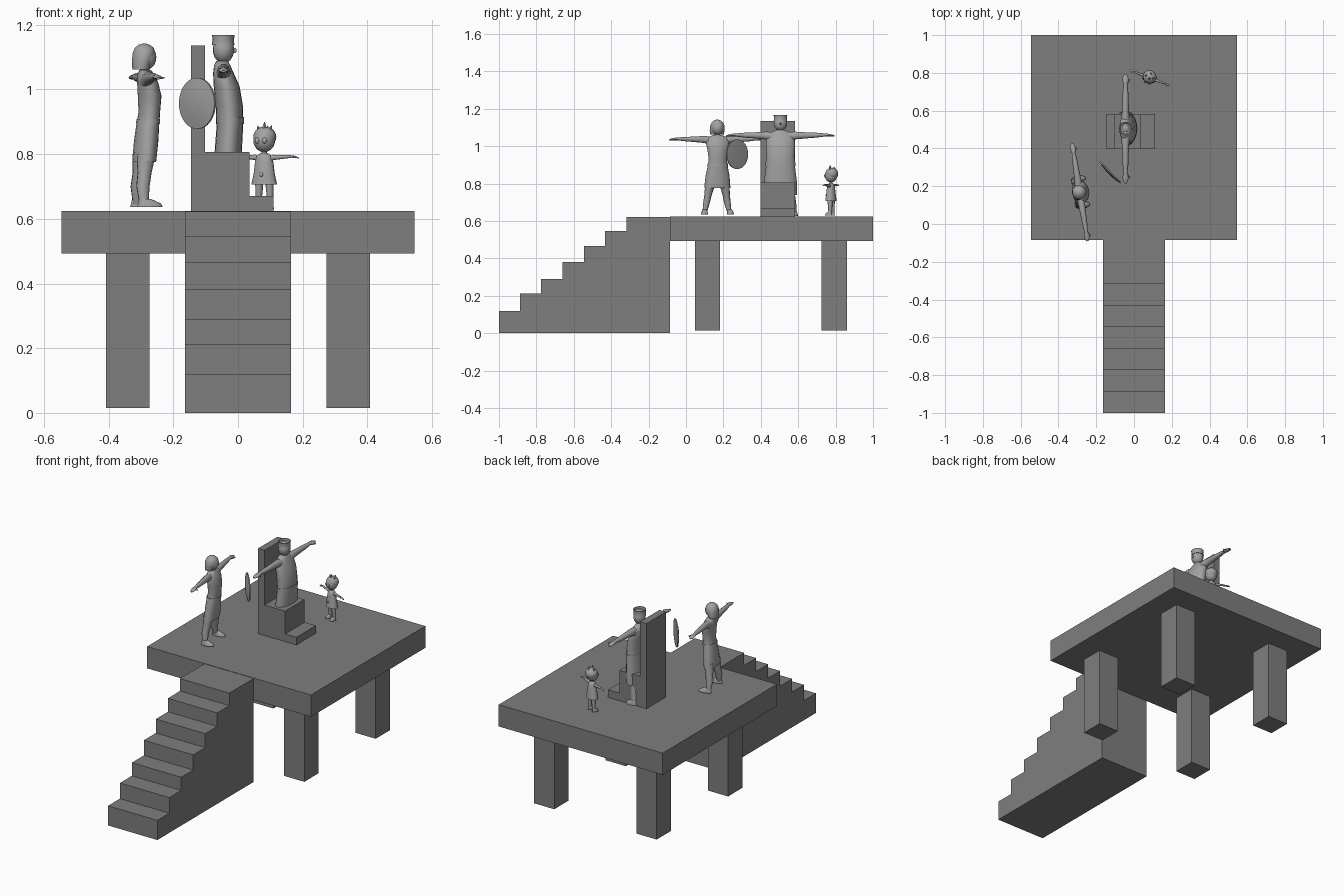
import bpy, bmesh, math
from mathutils import Matrix, Vector


def material(name, v):
    m = bpy.data.materials.new(name)
    m.diffuse_color = (v, v, v, 1)
    return m


STONE = material("stone grey", 0.21)
CLAY = material("figure grey", 0.36)


def finish(name, bm, mat, matrix=None, smooth=False):
    bmesh.ops.recalc_face_normals(bm, faces=bm.faces[:])
    me = bpy.data.meshes.new(name)
    bm.to_mesh(me)
    bm.free()
    if matrix:
        me.transform(matrix)
    me.materials.append(mat)
    if smooth:
        me.shade_smooth()
        me.set_sharp_from_angle(angle=math.radians(45))
    ob = bpy.data.objects.new(name, me)
    bpy.context.collection.objects.link(ob)
    return ob


def prism(name, profile, lo, hi, axis):
    """Extrude a (horizontal, z) profile along x or y."""
    bm = bmesh.new()
    put = (lambda h, z, t: (t, h, z)) if axis == "x" else (lambda h, z, t: (h, t, z))
    f = bm.faces.new([bm.verts.new(put(h, z, lo)) for h, z in profile])
    r = bmesh.ops.extrude_face_region(bm, geom=[f])
    d = Vector(put(0, 0, hi - lo))
    for v in r["geom"]:
        if isinstance(v, bmesh.types.BMVert):
            v.co += d
    return finish(name, bm, STONE)


def box(name, x0, x1, y0, y1, z0, z1):
    return prism(name, [(x0, z0), (x1, z0), (x1, z1), (x0, z1)], y0, y1, "y")


def loft(name, rings, M, axis="z", side=1, n=14):
    """Rings (t, a, b, ra, rb) along z (centre a,b) or x (centre y=a, z=b)."""
    bm = bmesh.new()
    loops = []
    for t, a, b, ra, rb in rings:
        loop = []
        for i in range(n):
            w = 2 * math.pi * i / n
            p, q = a + ra * math.cos(w), b + rb * math.sin(w)
            co = (p * side, q, t) if axis == "z" else (t * side, p, q)
            loop.append(bm.verts.new(co))
        loops.append(loop)
    for l0, l1 in zip(loops, loops[1:]):
        for i in range(n):
            j = (i + 1) % n
            bm.faces.new((l0[i], l0[j], l1[j], l1[i]))
    bm.faces.new(loops[0])
    bm.faces.new(loops[-1])
    return finish(name, bm, CLAY, M, True)


def ball(name, c, r, M):
    bm = bmesh.new()
    bmesh.ops.create_uvsphere(bm, u_segments=16, v_segments=10, radius=1)
    bmesh.ops.transform(bm, matrix=Matrix.Translation(c) @ Matrix.Diagonal((*r, 1)), verts=bm.verts)
    return finish(name, bm, CLAY, M, True)


def frame(x, y, deg):
    return Matrix.Translation((x, y, 0)) @ Matrix.Rotation(math.radians(deg), 4, "Z")


# platform and its four legs
box("platform", -0.545, 0.545, -0.085, 1.0, 0.493, 0.624)
for s in (-1, 1):
    for y in (0.047, 0.725):
        x0, x1 = sorted((s * 0.273, s * 0.408))
        box("platform_leg", x0, x1, y, y + 0.136, 0.015, 0.493)

# staircase profile
steps = [(-1, 0.118), (-0.887, 0.212), (-0.774, 0.291), (-0.66, 0.382),
         (-0.546, 0.466), (-0.432, 0.547), (-0.317, 0.622)]
prof = [(-1.0, 0.0)]
for i, (y, z) in enumerate(steps):
    prof += [(y, z), (steps[i + 1][0] if i < 6 else -0.085, z)]
prism("staircase", prof + [(-0.085, 0)], -0.164, 0.164, "x")

# throne facing +x, with back, seat and footstep
prism("throne", [(-0.145, 0.62), (0.11, 0.62), (0.11, 0.67), (0.035, 0.67), (0.035, 0.807),
                 (-0.102, 0.807), (-0.102, 1.136), (-0.145, 1.136)], 0.398, 0.582, "y")


def arms_and_legs(pre, M, z, span, ay, leg, foot):
    for s in (-1, 1):
        # sleeve, forearm, wrist, flat hand
        k = span / 0.29
        loft(pre + "_arm", [(0.035 * k, ay, z - 0.012, 0.024 * k, 0.03 * k),
                            (0.075 * k, ay, z, 0.02 * k, 0.022 * k),
                            (0.15 * k, ay, z + 0.001, 0.016 * k, 0.016 * k),
                            (0.19 * k, ay, z + 0.002, 0.015 * k, 0.014 * k),
                            (0.235 * k, ay, z + 0.003, 0.01 * k, 0.009 * k),
                            (0.255 * k, ay, z + 0.002, 0.016 * k, 0.008 * k),
                            (0.275 * k, ay, z, 0.014 * k, 0.006 * k),
                            (span, ay, z - 0.002, 0.006 * k, 0.003 * k)], M, "x", s, 10)
        loft(pre + "_thumb", [(0.238 * k, ay - 0.008 * k, z, 0.005 * k, 0.005 * k),
                              (0.262 * k, ay - 0.024 * k, z, 0.003 * k, 0.003 * k)], M, "x", s, 6)
        loft(pre + "_leg", leg, M, "z", s, 10)
        loft(pre + "_foot", foot, M, "z", s, 12)


# seated ruler: robe, belt, neck, head, crown
M = frame(-0.045, 0.505, 90)
loft("ruler_robe", [(0.74, 0, -0.012, 0.088, 0.042), (0.81, 0, -0.015, 0.088, 0.042),
                    (0.89, 0, -0.02, 0.078, 0.041), (0.95, 0, -0.018, 0.076, 0.042),
                    (1.01, 0, -0.01, 0.078, 0.04), (1.05, 0, 0, 0.074, 0.032),
                    (1.075, 0, 0.004, 0.05, 0.025), (1.088, 0, 0.004, 0.02, 0.018)], M, n=20)
loft("ruler_belt", [(0.893, 0, -0.02, 0.08, 0.043), (0.915, 0, -0.02, 0.079, 0.043)], M, n=20)
loft("ruler_neck", [(1.07, 0, 0.004, 0.018, 0.018), (1.105, 0, 0, 0.016, 0.016)], M)
ball("ruler_head", (0, 0, 1.123), (0.036, 0.033, 0.042), M)
ball("ruler_nose", (0, -0.034, 1.12), (0.005, 0.007, 0.008), M)
loft("ruler_crown", [(1.138, 0, 0.001, 0.036, 0.035), (1.152, 0, 0.001, 0.034, 0.033),
                     (1.168, 0, 0, 0.037, 0.035), (1.166, 0, 0, 0.031, 0.029),
                     (1.158, 0, 0, 0.028, 0.026)], M, n=16)
arms_and_legs("ruler", M, 1.057, 0.29, 0.0,
              [(0.635, 0.07, 0.015, 0.017, 0.019), (0.70, 0.062, 0.012, 0.022, 0.024),
               (0.78, 0.045, 0.0, 0.026, 0.028)],
              [(0.627, 0.073, 0.0, 0.02, 0.036), (0.64, 0.073, 0.002, 0.019, 0.033),
               (0.652, 0.072, 0.013, 0.015, 0.018)])

# standing consort: tunic and skirt, belt, head and bobbed hair
M = frame(-0.287, 0.168, 99)
loft("consort_tunic", [(0.776, 0, 0.003, 0.071, 0.036), (0.84, 0, -0.003, 0.065, 0.037),
                       (0.89, 0, -0.008, 0.055, 0.035), (0.93, 0, -0.013, 0.049, 0.033),
                       (0.98, 0, -0.014, 0.056, 0.036), (1.02, 0, -0.008, 0.064, 0.032),
                       (1.045, 0, -0.002, 0.058, 0.026), (1.06, 0, 0, 0.022, 0.018)], M, n=18)
loft("consort_belt", [(0.895, 0, -0.009, 0.057, 0.037), (0.908, 0, -0.01, 0.055, 0.036)], M, n=18)
loft("consort_neck", [(1.04, 0, 0, 0.015, 0.015), (1.085, 0, 0.002, 0.014, 0.014)], M)
ball("consort_head", (0, -0.003, 1.099), (0.034, 0.032, 0.038), M)
loft("consort_hair", [(1.062, 0, 0.014, 0.037, 0.026), (1.085, 0, 0.01, 0.04, 0.031),
                      (1.11, 0, 0.004, 0.039, 0.036), (1.128, 0, 0.003, 0.03, 0.03),
                      (1.138, 0, 0.003, 0.017, 0.018), (1.142, 0, 0.003, 0.004, 0.004)], M, n=16)
arms_and_legs("consort", M, 1.036, 0.262, 0.0,
              [(0.645, 0.067, 0.014, 0.012, 0.014), (0.70, 0.056, 0.016, 0.018, 0.021),
               (0.74, 0.049, 0.01, 0.02, 0.022), (0.80, 0.038, 0.003, 0.028, 0.03)],
              [(0.636, 0.07, -0.004, 0.018, 0.04), (0.647, 0.07, -0.003, 0.016, 0.036),
               (0.662, 0.068, 0.012, 0.013, 0.018)])

# child: smock, large head, hair tuft, eyes, button
M = frame(0.081, 0.775, -21)
loft("child_smock", [(0.706, 0, 0, 0.042, 0.029), (0.74, 0, 0, 0.034, 0.025),
                     (0.775, 0, 0, 0.03, 0.021), (0.795, 0, 0, 0.024, 0.017),
                     (0.804, 0, 0, 0.01, 0.01)], M)
loft("child_neck", [(0.795, 0, 0, 0.009, 0.009), (0.82, 0, 0, 0.009, 0.009)], M, n=10)
ball("child_head", (0, 0, 0.843), (0.034, 0.033, 0.037), M)
ball("child_hair", (0, 0.005, 0.853), (0.036, 0.034, 0.032), M)
for x, y, h in ((0, -0.004, 0.9), (0.016, 0.004, 0.889), (-0.02, 0.004, 0.888), (0.0, 0.022, 0.888)):
    loft("child_hair_tuft", [(0.865, x * 0.7, y, 0.013, 0.012),
                             (h, x * 1.3 + 0.003, y, 0.001, 0.001)], M, n=6)
ball("child_button", (0, -0.026, 0.737), (0.006, 0.004, 0.007), M)
for s in (-1, 1):
    ball("child_eye", (s * 0.012, -0.029, 0.842), (0.008, 0.005, 0.009), M)
arms_and_legs("child", M, 0.79, 0.114, 0.0,
              [(0.64, 0.02, 0.003, 0.008, 0.009), (0.68, 0.018, 0.002, 0.011, 0.012),
               (0.73, 0.016, 0, 0.014, 0.015)],
              [(0.63, 0.021, -0.006, 0.011, 0.02), (0.64, 0.021, -0.005, 0.01, 0.018),
               (0.65, 0.02, 0.001, 0.008, 0.01)])

# round shield floating by the throne, a thin dome with a rim
S = (Matrix.Translation((-0.127, 0.272, 0.957)) @ Matrix.Rotation(math.radians(-136), 4, "Z")
     @ Matrix.Rotation(math.radians(90), 4, "Y"))
loft("shield", [(-0.006, 0, 0, 0.07, 0.07), (-0.005, 0, 0, 0.079, 0.079), (0.001, 0, 0, 0.079, 0.079),
                (0.002, 0, 0, 0.072, 0.072), (0.007, 0, 0, 0.05, 0.05), (0.01, 0, 0, 0.02, 0.02)], S, n=32)
